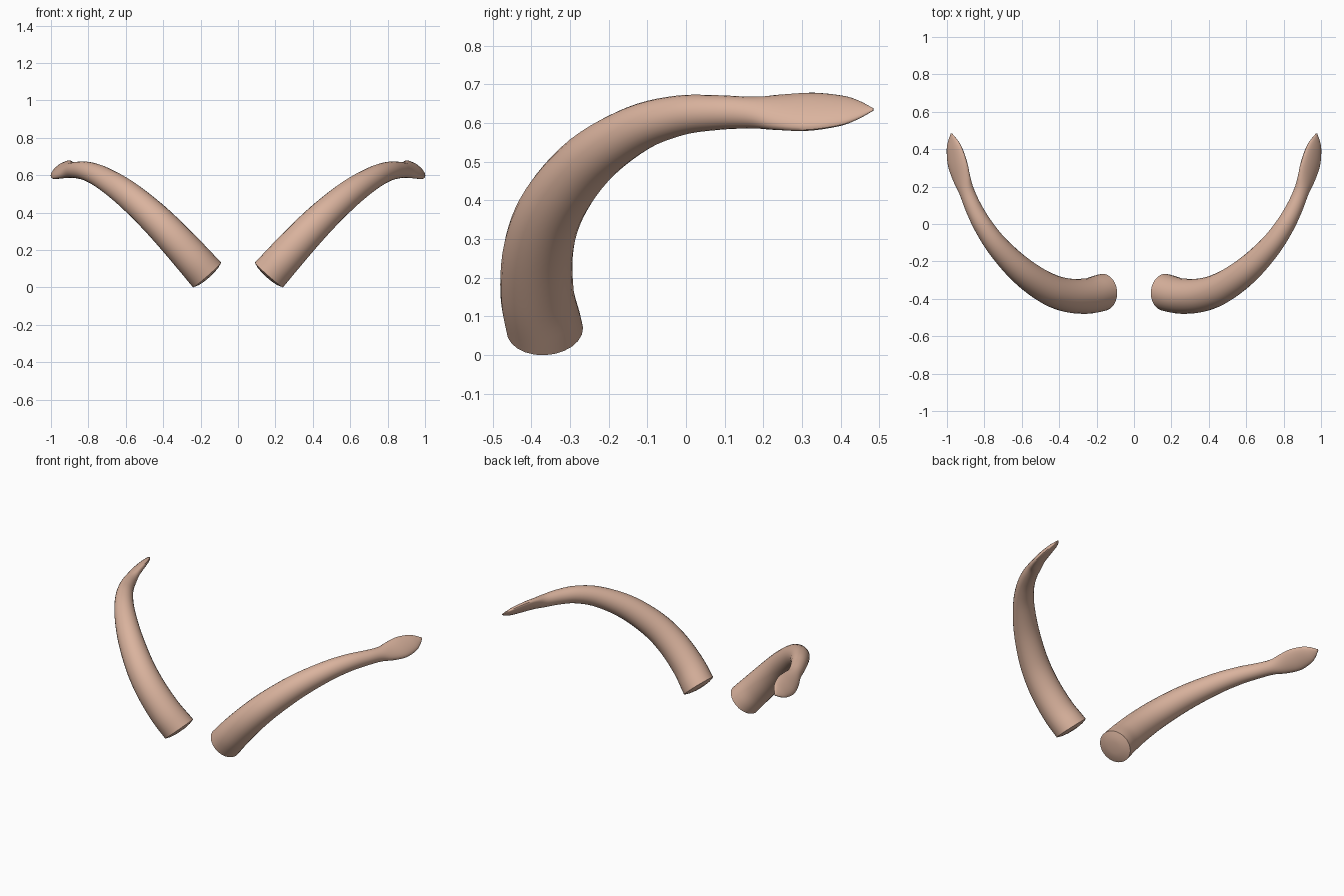
import bpy, bmesh, math
from mathutils import Vector

if "Cube" in bpy.data.objects:
    bpy.data.objects.remove(bpy.data.objects["Cube"])

SIDES, STEPS = 24, 5

# Horn stations: x, y, z, half width along the slanted axis, half thickness
STATIONS = [
    (0.165, -0.365, 0.066, 0.100, 0.099),
    (0.250, -0.385, 0.162, 0.096, 0.095),
    (0.360, -0.380, 0.282, 0.090, 0.090),
    (0.470, -0.340, 0.392, 0.083, 0.083),
    (0.600, -0.250, 0.504, 0.073, 0.073),
    (0.720, -0.130, 0.584, 0.061, 0.061),
    (0.800, -0.020, 0.619, 0.052, 0.052),
    (0.855, 0.080, 0.627, 0.045, 0.045),
    (0.893, 0.170, 0.627, 0.044, 0.038),
    (0.920, 0.240, 0.628, 0.059, 0.029),
    (0.943, 0.320, 0.629, 0.068, 0.024),
    (0.960, 0.400, 0.631, 0.055, 0.018),
    (0.969, 0.445, 0.633, 0.034, 0.011),
    (0.976, 0.484, 0.635, 0.004, 0.003),
]


def spline(points, steps):
    """Smooth curve through all stations, radii included."""
    p = [Vector(q) for q in points]
    p = [2 * p[0] - p[1]] + p + [2 * p[-1] - p[-2]]
    out = []
    for i in range(1, len(p) - 2):
        a, b, c, d = p[i - 1:i + 3]
        for s in range(steps):
            t = s / steps
            out.append(0.5 * (2 * b + (c - a) * t + (2 * a - 5 * b + 4 * c - d) * t**2
                              + (3 * b - a - 3 * c + d) * t**3))
    return out + [p[-2]]


path = spline(STATIONS, STEPS)
centers = [Vector(q[:3]) for q in path]
slant = Vector((0.74, 0, -0.67))

bm = bmesh.new()


def ring(center, tangent, a, b):
    """Elliptical cross-section square to the path."""
    u = (slant - tangent * slant.dot(tangent)).normalized()
    v = tangent.cross(u)
    angles = [2 * math.pi * k / SIDES for k in range(SIDES)]
    return [bm.verts.new(center + u * a * math.cos(t) + v * b * math.sin(t)) for t in angles]


# Shallow domed base, then the tapering horn and its flattened blade tip
base_dir = Vector((0.66, -0.05, 0.75)).normalized()
rings = [ring(centers[0] - base_dir * h, base_dir, r, r)
         for h, r in ((0.015, 0.035), (0.010, 0.070))]
for i, q in enumerate(path):
    if i == 0:
        tangent = base_dir
    else:
        tangent = (centers[min(i + 1, len(path) - 1)] - centers[i - 1]).normalized()
    rings.append(ring(centers[i], tangent, q[3], q[4]))

for r0, r1 in zip(rings, rings[1:]):
    for k in range(SIDES):
        n = (k + 1) % SIDES
        bm.faces.new((r0[k], r0[n], r1[n], r1[k]))
bm.faces.new(rings[0][::-1])
bm.faces.new(rings[-1])
bmesh.ops.recalc_face_normals(bm, faces=bm.faces[:])

mesh = bpy.data.meshes.new("horns")
bm.to_mesh(mesh)
bm.free()

mat = bpy.data.materials.new("warm tan")
mat.diffuse_color = (0.70, 0.45, 0.34, 1)
mat.use_nodes = True
mat.node_tree.nodes["Principled BSDF"].inputs["Base Color"].default_value = mat.diffuse_color
mesh.materials.append(mat)

horns = bpy.data.objects.new("horns", mesh)
bpy.context.collection.objects.link(horns)
horns.select_set(True)
bpy.context.view_layer.objects.active = horns
bpy.ops.object.shade_smooth_by_angle(angle=math.radians(40))

# Matching horn on the other side
mirror = horns.modifiers.new("mirror", 'MIRROR')
mirror.use_axis[0] = True
mirror.use_mirror_merge = False
